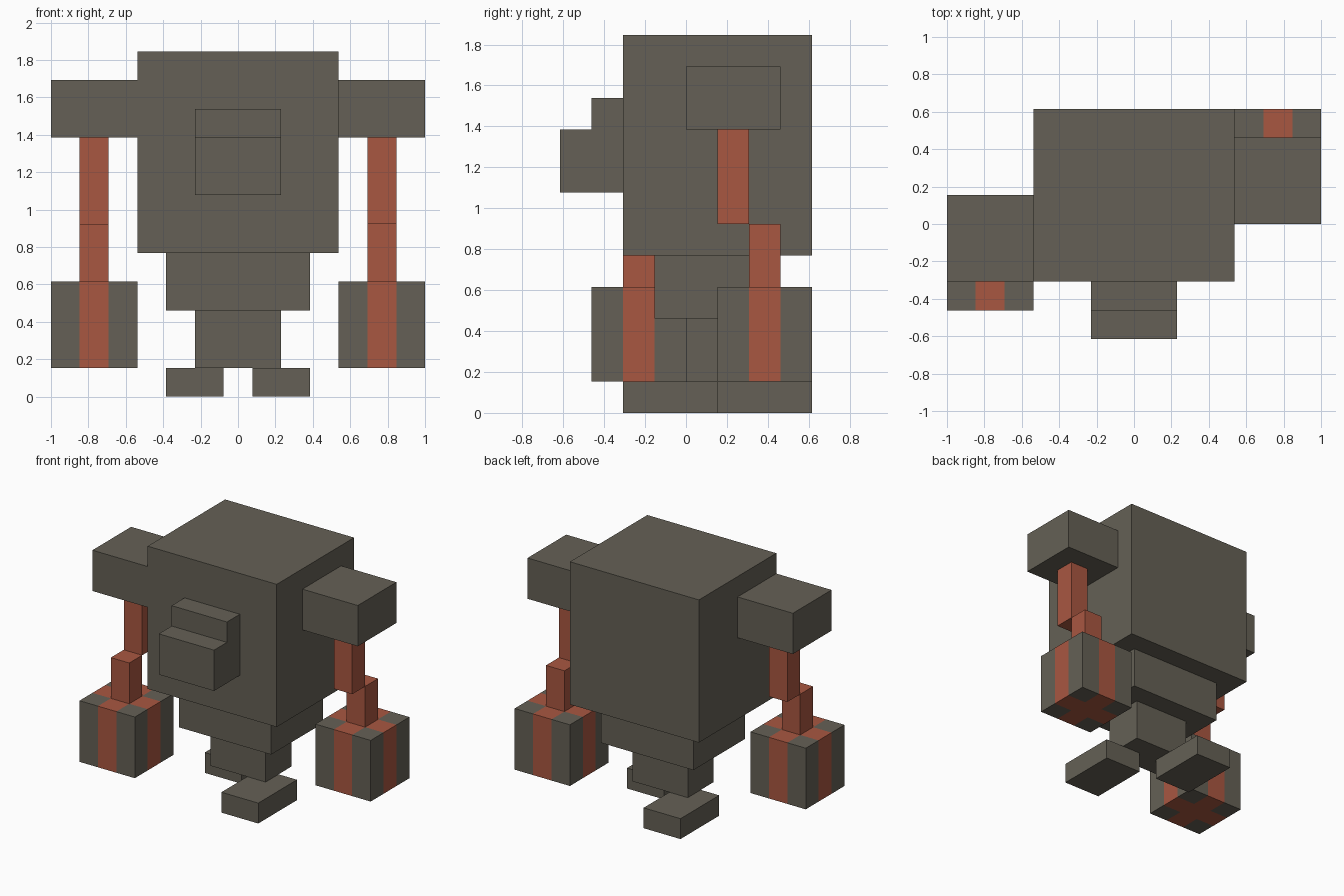
import bpy
import bmesh
from mathutils import Matrix, Vector

cube = bpy.data.objects.get("Cube")
if cube:
    bpy.data.objects.remove(cube, do_unlink=True)

U = 2 / 13  # one block


def make_material(name, color):
    mat = bpy.data.materials.new(name)
    mat.use_nodes = True
    mat.diffuse_color = (*color, 1)
    mat.node_tree.nodes["Principled BSDF"].inputs["Base Color"].default_value = (*color, 1)
    return mat


STONE = make_material("dark stone grey", (0.130, 0.118, 0.092))
RUST = make_material("rust red", (0.395, 0.095, 0.053))


def box(name, x, y, z, mats=(STONE,), banded=False):
    """Box spanning the given (min, max) block ranges; banded adds a cross-shaped rust core."""
    low, high = Vector((x[0], y[0], z[0])), Vector((x[1], y[1], z[1]))
    mid, size = (low + high) / 2, high - low
    bm = bmesh.new()
    bmesh.ops.create_cube(bm, size=1, matrix=Matrix.Translation(mid) @ Matrix.Diagonal((*size, 1)))
    if banded:
        # Slice into three along x and y, then paint everything but the corner columns
        for axis in (Vector((1, 0, 0)), Vector((0, 1, 0))):
            for side in (-0.5, 0.5):
                bmesh.ops.bisect_plane(bm, geom=bm.verts[:] + bm.edges[:] + bm.faces[:],
                                       plane_co=mid + axis * side, plane_no=axis)
        for face in bm.faces:
            d = face.calc_center_median() - mid
            face.material_index = int(min(abs(d.x), abs(d.y)) < 0.5)
    bmesh.ops.scale(bm, vec=(U, U, U), verts=bm.verts)
    mesh = bpy.data.meshes.new(name)
    bm.to_mesh(mesh)
    bm.free()
    for mat in mats:
        mesh.materials.append(mat)
    obj = bpy.data.objects.new(name, mesh)
    bpy.context.collection.objects.link(obj)
    return obj


# Body stack
box("torso", (-3.5, 3.5), (-2, 4), (5, 12))
box("waist", (-2.5, 2.5), (-1, 3), (3, 5))
box("pelvis", (-1.5, 1.5), (0, 2), (1, 3))

# Stepped snout
box("snout_lower", (-1.5, 1.5), (-4, -2), (7, 9))
box("snout_upper", (-1.5, 1.5), (-3, -2), (9, 10))

# Swinging arms and striding feet: s is the side, a the upper arm, b the forearm, f the foot (y)
for side, s, a, b, f in (("left", 1, 1, 2, -2), ("right", -1, -1, -2, 1)):
    def span(lo, hi):
        return sorted((s * lo, s * hi))

    box(side + "_shoulder", span(3.5, 6.5), (a - 1, a + 2), (9, 11))
    box(side + "_upper_arm", span(4.5, 5.5), (a, a + 1), (6, 9), (RUST,))
    box(side + "_forearm", span(4.5, 5.5), (b, b + 1), (4, 6), (RUST,))
    box(side + "_fist", span(3.5, 6.5), (b - 1, b + 2), (1, 4), (STONE, RUST), banded=True)
    box(side + "_foot", span(0.5, 2.5), (f, f + 3), (0, 1))
